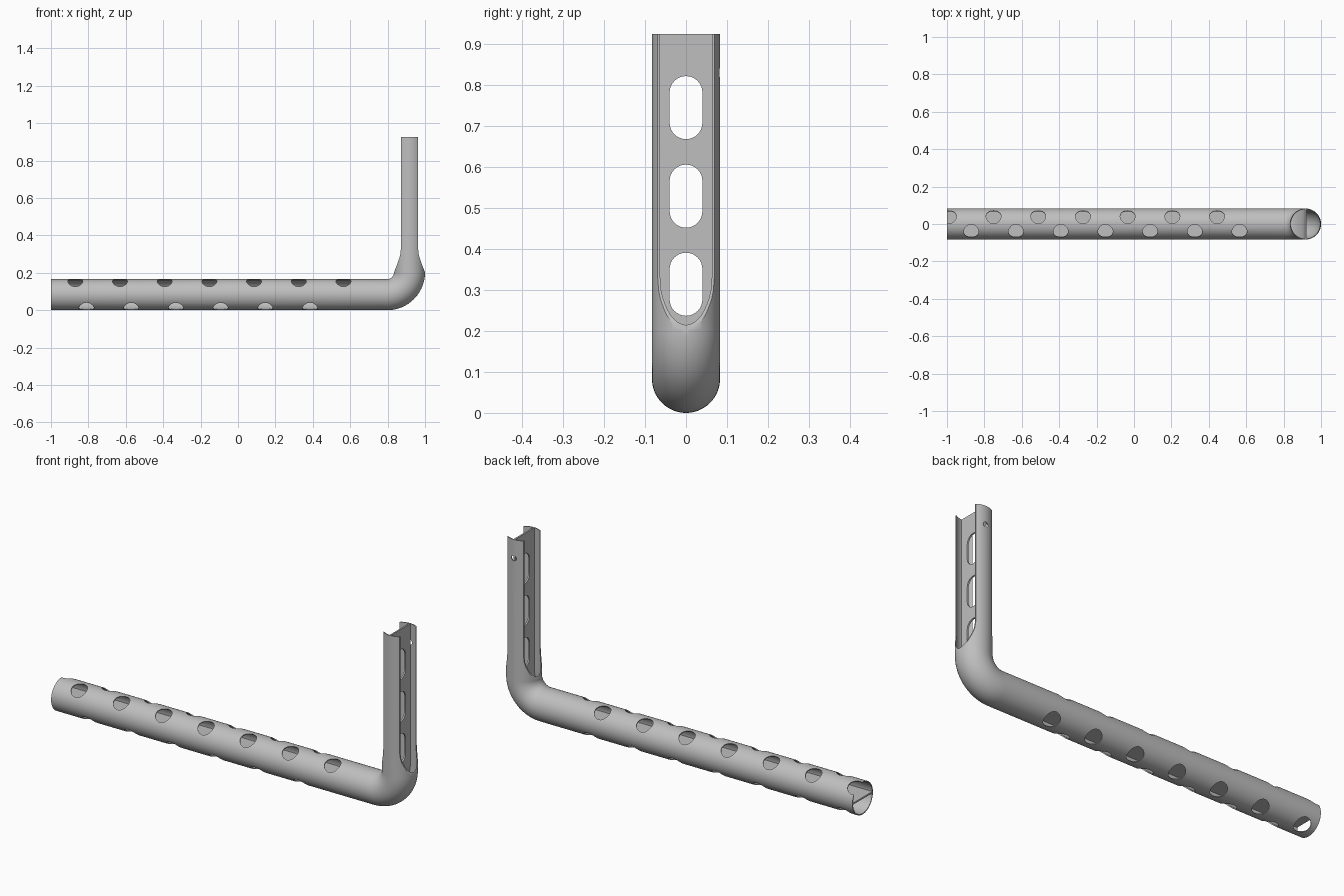
import bpy, bmesh
from math import sin, cos, pi, radians
from mathutils import Matrix, Vector

cube = bpy.data.objects.get("Cube")
if cube:
    bpy.data.objects.remove(cube, do_unlink=True)

R, WALL, WEB = 0.083, 0.005, 0.008      # tube radius, wall and web thickness
BEND, POST_X, TOP = 0.12, 0.917, 0.925  # bend radius, post axis, post top
PITCH, HOLE = 0.239, 0.04               # hole spacing and radius

steel = bpy.data.materials.new("steel_grey")
steel.use_nodes = True
steel.diffuse_color = (0.52, 0.52, 0.52, 1)
steel.node_tree.nodes["Principled BSDF"].inputs["Base Color"].default_value = (0.52, 0.52, 0.52, 1)


def add_object(name, bm):
    mesh = bpy.data.meshes.new(name)
    bm.to_mesh(mesh)
    bm.free()
    obj = bpy.data.objects.new(name, mesh)
    bpy.context.collection.objects.link(obj)
    return obj


def path_stations():
    """Centre point and in-plane normal along the arm, bend and post."""
    start = POST_X - BEND
    out = [(Vector((-1 + (start + 1) * i / 8, 0, R)), Vector((0, 0, 1))) for i in range(8)]
    for i in range(25):
        a = pi / 2 * i / 24
        n = Vector((-sin(a), 0, cos(a)))
        out.append((Vector((start, 0, R + BEND)) - n * BEND, n))
    out.append((Vector((POST_X, 0, TOP)), Vector((-1, 0, 0))))
    return out


def sweep(name, profile, closed, thickness, offset):
    """Sweep a (y, normal) profile along the path and thicken it."""
    bm = bmesh.new()
    rows = [[bm.verts.new(c + Vector((0, y, 0)) + n * h) for y, h in profile]
            for c, n in path_stations()]
    count = len(profile)
    for a, b in zip(rows, rows[1:]):
        for j in range(count if closed else count - 1):
            k = (j + 1) % count
            bm.faces.new((a[j], a[k], b[k], b[j]))
    obj = add_object(name, bm)
    obj.data.materials.append(steel)
    solid = obj.modifiers.new("thickness", "SOLIDIFY")
    solid.thickness, solid.offset = thickness, offset
    return obj


def prism(bm, outline, depth, matrix):
    """Extrude a 2D outline along local z into the shared cutter mesh."""
    low = [bm.verts.new(matrix @ Vector((x, y, 0))) for x, y in outline]
    high = [bm.verts.new(matrix @ Vector((x, y, depth))) for x, y in outline]
    faces = [bm.faces.new(low[::-1]), bm.faces.new(high)]
    for i in range(len(low)):
        j = (i + 1) % len(low)
        faces.append(bm.faces.new((low[i], low[j], high[j], high[i])))
    bmesh.ops.recalc_face_normals(bm, faces=faces)


def arc(r, start, end, steps, dy=0.0):
    return [(r * cos(start + (end - start) * i / steps),
             dy + r * sin(start + (end - start) * i / steps)) for i in range(steps + 1)]


def cut(obj, bm):
    """Subtract the cutter, bake the result and shade it smooth."""
    cutter = add_object(obj.name + "_cutter", bm)
    cutter.hide_render = True
    mod = obj.modifiers.new("cut", "BOOLEAN")
    mod.operation, mod.solver, mod.object = "DIFFERENCE", "EXACT", cutter
    bpy.context.view_layer.update()
    graph = bpy.context.evaluated_depsgraph_get()
    baked = bpy.data.meshes.new_from_object(obj.evaluated_get(graph))
    obj.modifiers.clear()
    obj.data = baked
    bpy.data.objects.remove(cutter, do_unlink=True)
    bpy.ops.object.select_all(action="DESELECT")
    obj.select_set(True)
    bpy.context.view_layer.objects.active = obj
    bpy.ops.object.shade_smooth_by_angle(angle=radians(30))


# Outer tube and the flat web that follows it through the bend
tube = sweep("bent_tube", arc(R, 0, 2 * pi, 64)[:-1], True, WALL, -1)
half = R - WALL / 2
web = sweep("inner_web", [(-half, 0), (half, 0)], False, WEB, 0)

# Four staggered rows of round holes along the arm
tube_cuts = bmesh.new()
circle = arc(HOLE, 0, 2 * pi, 32)[:-1]
for angle, first, count in ((-30, -0.99, 7), (-150, -0.93, 7), (30, -0.87, 7), (150, -0.81, 6)):
    turn = Matrix.Rotation(radians(angle), 4, "X")
    for i in range(count):
        place = Matrix.Translation((first + PITCH * i, 0, R)) @ turn @ Matrix.Translation((0, 0, 0.03))
        prism(tube_cuts, circle, 0.1, place)

# Scooped flats on both faces of the post, leaving two curved flanges
scoop = [(0.15, 0.202), (0.083, 0.202), (0.068, 0.24), (0.054, 0.28),
         (0.049, 0.3), (0.046, 0.33), (0.046, 1), (0.15, 1)]
upright = Matrix.Translation((POST_X, 0.2, 0)) @ Matrix.Rotation(pi / 2, 4, "X")
for side in (1, -1):
    prism(tube_cuts, [(x * side, z) for x, z in scoop], 0.4, upright)

# Small pin hole in the back flange
pin = Matrix.Translation((POST_X, 0.15, 0.83)) @ Matrix.Rotation(pi / 2, 4, "X")
prism(tube_cuts, arc(0.014, 0, 2 * pi, 24)[:-1], 0.1, pin)
cut(tube, tube_cuts)

# Three rounded slots in the web of the post
web_cuts = bmesh.new()
slot = arc(HOLE, 0, pi, 16, 0.037) + arc(HOLE, pi, 2 * pi, 16, -0.037)
facing = Matrix(((0, 0, 1, POST_X - 0.05), (1, 0, 0, 0), (0, 1, 0, 0), (0, 0, 0, 1)))
for z in (0.314, 0.529, 0.745):
    prism(web_cuts, slot, 0.1, Matrix.Translation((0, 0, z)) @ facing)
cut(web, web_cuts)
